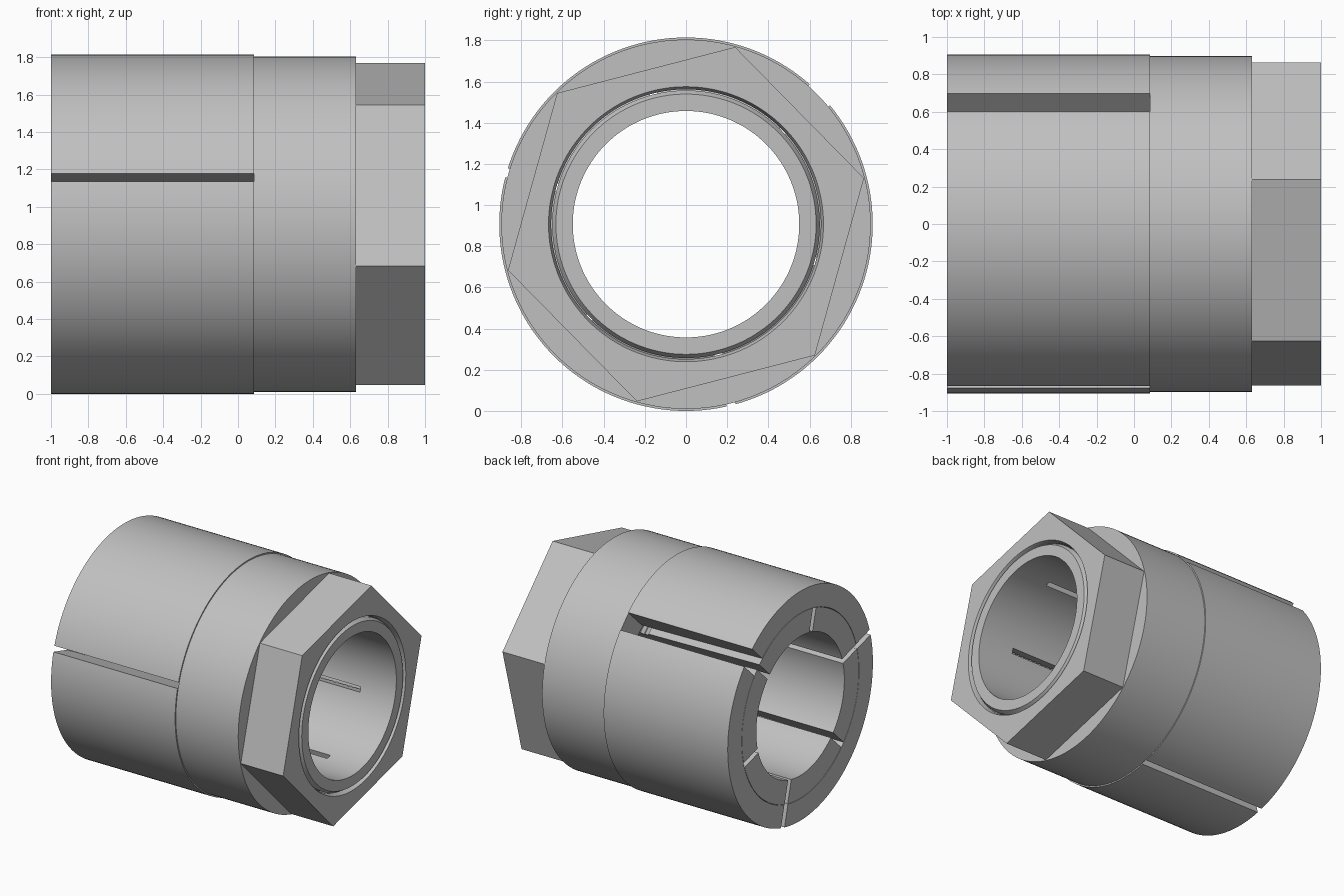
import bpy, bmesh, math
from mathutils import Matrix, Vector

if "Cube" in bpy.data.objects:
    bpy.data.objects.remove(bpy.data.objects["Cube"], do_unlink=True)

R = 0.907          # outer radius, also the height of the axis
KEY_ANGLE = 44     # direction of the wide keyway, degrees from +y

steel = bpy.data.materials.new("grey_steel")
steel.use_nodes = True
GREY = (0.53, 0.53, 0.53, 1)
steel.diffuse_color = GREY
steel.node_tree.nodes["Principled BSDF"].inputs["Base Color"].default_value = GREY


def finish(name, bm):
    bmesh.ops.recalc_face_normals(bm, faces=bm.faces)
    mesh = bpy.data.meshes.new(name)
    bm.to_mesh(mesh)
    bm.free()
    mesh.materials.append(steel)
    obj = bpy.data.objects.new(name, mesh)
    obj.location.z = R
    bpy.context.collection.objects.link(obj)
    return obj


def lathe(name, profile, sides=144, start=0.0):
    """Spin a closed (x, radius) profile around the x axis."""
    bm = bmesh.new()
    rings = []
    for i in range(sides):
        a = math.radians(start) + math.tau * i / sides
        rings.append([bm.verts.new((x, r * math.cos(a), r * math.sin(a))) for x, r in profile])
    n = len(profile)
    for i in range(sides):
        a, b = rings[i], rings[(i + 1) % sides]
        for j in range(n):
            k = (j + 1) % n
            bm.faces.new((a[j], a[k], b[k], b[j]))
    return finish(name, bm)


def slots(name, x_end, widths):
    """Radial boxes, one for each (angle, width)."""
    bm = bmesh.new()
    x_start = -1.2
    for angle, width in widths:
        m = (Matrix.Rotation(math.radians(angle), 4, 'X')
             @ Matrix.Translation(Vector(((x_start + x_end) / 2, 0.75, 0)))
             @ Matrix.Diagonal((x_end - x_start, 0.7, width, 1)))
        bmesh.ops.create_cube(bm, size=1, matrix=m)
    return finish(name, bm)


def cut(obj, cutter):
    cutter.hide_render = True
    mod = obj.modifiers.new("cut", 'BOOLEAN')
    mod.operation = 'DIFFERENCE'
    mod.solver = 'EXACT'
    mod.object = cutter
    bpy.context.view_layer.objects.active = obj
    bpy.ops.object.modifier_apply(modifier=mod.name)
    bpy.data.objects.remove(cutter, do_unlink=True)


# Outer split bushing with a tapered bore: one keyway and two thin slits
bushing = lathe("outer_bushing", [(-1, 0.733), (-1, R), (0.085, R), (0.085, 0.675), (0, 0.675)])
cut(bushing, slots("bushing_slots", 0.2,
                   [(KEY_ANGLE, 0.14), (KEY_ANGLE + 120, 0.045), (KEY_ANGLE + 240, 0.045)]))

# Inner collet: tapered, threaded towards the nut, six slits
pitch = 0.04
thread = []
for i in range(23):
    thread += [(0.02 + i * pitch, 0.63), (0.02 + (i + 0.5) * pitch, 0.65)]
collet = lathe("inner_collet", [(-1, 0.55), (-1, 0.73), (0, 0.67)] + thread
               + [(0.97, 0.65), (1, 0.632), (1, 0.55)])
cut(collet, slots("collet_slots", 0.7, [(KEY_ANGLE + 60 * i, 0.04) for i in range(6)]))

# Round collar between the bushing and the nut
collar = lathe("collar", [(0.085, 0.655), (0.085, 0.897), (0.63, 0.897), (0.63, 0.655)])

# Hexagonal nut with a chamfered round bore
nut = lathe("hex_nut", [(0.63, 0.3), (0.63, 0.893), (1, 0.893), (1, 0.3)], sides=6, start=14.5)
cut(nut, lathe("nut_bore", [(0.5, 0.1), (0.5, 0.655), (0.97, 0.655), (1, 0.668),
                            (1.1, 0.668), (1.1, 0.1)]))

for obj in (bushing, collet, collar, nut):
    bpy.ops.object.select_all(action='DESELECT')
    obj.select_set(True)
    bpy.context.view_layer.objects.active = obj
    bpy.ops.object.shade_smooth_by_angle(angle=math.radians(25))
